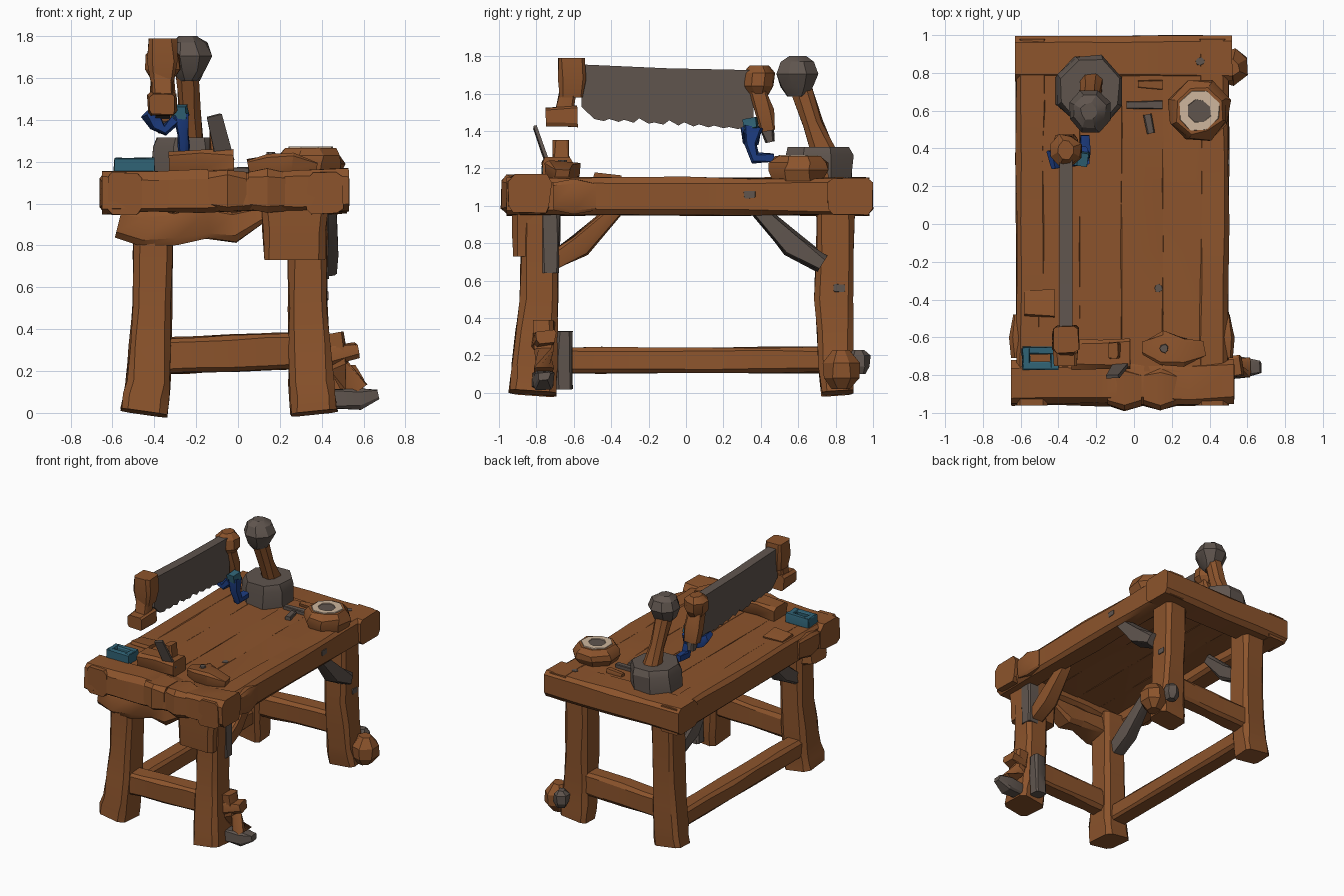
import bpy, bmesh, math, random
from mathutils import Vector

random.seed(4)


def colour(name, rgb):
    m = bpy.data.materials.new(name)
    m.diffuse_color = (*rgb, 1)
    return m


BROWN = colour("brown_wood", (0.262, 0.088, 0.025))
GREY = colour("dark_iron", (0.115, 0.09, 0.076))
BLUE = colour("deep_blue", (0.012, 0.046, 0.22))
TEAL = colour("teal", (0.03, 0.125, 0.18))
CREAM = colour("cream", (0.62, 0.47, 0.34))


def finish(name, bm, mat, angle=28):
    bmesh.ops.recalc_face_normals(bm, faces=bm.faces)
    me = bpy.data.meshes.new(name)
    bm.to_mesh(me)
    bm.free()
    me.materials.append(mat)
    me.shade_smooth()
    me.set_sharp_from_angle(angle=math.radians(angle))
    ob = bpy.data.objects.new(name, me)
    bpy.context.collection.objects.link(ob)
    return ob


def beam(name, pts, mat=BROWN, segs=1, jit=0.006, chamfer=0.3):
    """Rough-hewn sweep; each point is (x, y, z, half width, half height)."""
    rows = []
    for a, b in zip(pts, pts[1:]):
        for i in range(segs):
            rows.append([u + (v - u) * i / segs for u, v in zip(a, b)])
    rows.append(list(pts[-1]))
    co = [Vector(r[:3]) for r in rows]
    bm, rings = bmesh.new(), []
    for i, r in enumerate(rows):
        t = (co[min(i + 1, len(co) - 1)] - co[max(i - 1, 0)]).normalized()
        ref = Vector((0, 1, 0)) if abs(t.z) > 0.8 else Vector((0, 0, 1))
        s = t.cross(ref).normalized()
        u = s.cross(t).normalized()
        w, h = r[3], r[4]
        c = min(w, h) * chamfer
        sec = [(w, h - c), (w - c, h), (c - w, h), (-w, h - c),
               (-w, c - h), (c - w, -h), (w - c, -h), (w, c - h)]
        rings.append([bm.verts.new(co[i] + s * (p + random.uniform(-jit, jit))
                                   + u * (q + random.uniform(-jit, jit))) for p, q in sec])
    for a, b in zip(rings, rings[1:]):
        for k in range(8):
            bm.faces.new((a[k], a[(k + 1) % 8], b[(k + 1) % 8], b[k]))
    bm.faces.new(rings[0])
    bm.faces.new(rings[-1])
    return finish(name, bm, mat)


def lathe(name, centre, prof, mat, sides=8, jit=0.008, sy=1.0, closed=False):
    """Turned part from (radius, height) pairs."""
    bm, rings = bmesh.new(), []
    for r, z in prof:
        rings.append([bm.verts.new((centre[0] + r * math.cos(a) + random.uniform(-jit, jit),
                                    centre[1] + r * sy * math.sin(a) + random.uniform(-jit, jit),
                                    centre[2] + z))
                      for a in [(k + 0.5) * math.tau / sides for k in range(sides)]])
    pairs = list(zip(rings, rings[1:])) + ([(rings[-1], rings[0])] if closed else [])
    for a, b in pairs:
        for k in range(sides):
            bm.faces.new((a[k], a[(k + 1) % sides], b[(k + 1) % sides], b[k]))
    if not closed:
        bm.faces.new(rings[0])
        bm.faces.new(rings[-1])
    return finish(name, bm, mat)


def plate(name, prof, x0, x1, mat):
    """Side profile in (y, z) extruded across x."""
    bm = bmesh.new()
    f = bm.faces.new([bm.verts.new((x0, y, z)) for y, z in prof])
    ext = bmesh.ops.extrude_face_region(bm, geom=[f])["geom"]
    bmesh.ops.translate(bm, vec=(x1 - x0, 0, 0), verts=[v for v in ext if isinstance(v, bmesh.types.BMVert)])
    return finish(name, bm, mat, 20)


# table top: thick frame with planks between
for n, x in (("left", -0.54), ("right", 0.415)):
    beam(f"{n}_top_beam", [(x, -0.96, 1.05, 0.085, 0.1), (x, 0.98, 1.05, 0.085, 0.1)], segs=6)
beam("back_top_beam", [(-0.63, 0.875, 1.05, 0.115, 0.1), (0.52, 0.88, 1.05, 0.12, 0.1)], segs=4)
beam("front_top_beam", [(-0.65, -0.84, 1.05, 0.115, 0.1), (0.53, -0.84, 1.06, 0.115, 0.1)], segs=5, jit=0.012)
for i in range(4):
    x = -0.395 + i * 0.219
    beam(f"top_plank_{i}", [(x, -0.78, 1.09, 0.112, 0.056), (x, 0.8, 1.09, 0.112, 0.056)],
         segs=5, jit=0.004, chamfer=0.08)
# knobbly front corners and bark lumps
for x, y, w in ((-0.60, -0.60, 0.06), (0.47, -0.60, 0.06)):
    beam("edge_lump", [(x, y - 0.11, 1.05, w - 0.01, 0.07), (x, y, 1.05, w, 0.09), (x, y + 0.12, 1.05, w - 0.02, 0.07)])
beam("rear_left_bump", [(-0.58, -0.42, 1.14, 0.06, 0.025), (-0.42, -0.42, 1.14, 0.07, 0.03)], jit=0.01)
for x in (-0.05, 0.14):
    beam("front_lump", [(x - 0.09, -0.87, 1.06, 0.09, 0.09), (x, -0.87, 1.06, 0.12, 0.105), (x + 0.09, -0.87, 1.06, 0.09, 0.09)])

# ragged front apron and drop board
beam("front_apron", [(-0.57, -0.81, 0.91, 0.09, 0.07), (-0.45, -0.81, 0.88, 0.1, 0.09), (-0.3, -0.81, 0.89, 0.09, 0.075),
                     (-0.14, -0.81, 0.91, 0.08, 0.07), (-0.02, -0.81, 0.89, 0.07, 0.075), (0.14, -0.81, 0.95, 0.07, 0.03)], jit=0.015)
beam("drop_board", [(0.27, -0.83, 0.73, 0.145, 0.095), (0.27, -0.83, 1.0, 0.16, 0.1)], segs=2)

# legs, flared at the feet and set inwards above
for n, sx, sy in (("front_left", -1, -1), ("front_right", 1, -1), ("back_left", -1, 1), ("back_right", 1, 1)):
    xs = (-0.45, -0.43, -0.41, -0.405) if sx < 0 else (0.365, 0.35, 0.335, 0.33)
    ys = (-0.82, -0.81, -0.785, -0.78) if sy < 0 else (0.81, 0.80, 0.79, 0.80)
    beam(f"{n}_leg", [(xs[0], ys[0], 0, 0.11, 0.105 - sy * 0.02), (xs[1], ys[1], 0.14, 0.105, 0.105 - sy * 0.015),
                      (xs[2], ys[2], 0.5, 0.092, 0.1), (xs[3], ys[3], 1.0, 0.095, 0.1)], segs=2)

# stretchers
for n, y in (("front", -0.80), ("back", 0.80)):
    beam(f"{n}_stretcher", [(-0.42, y, 0.27, 0.07, 0.085), (0.34, y, 0.3, 0.07, 0.085)], segs=4)
beam("left_stretcher", [(-0.44, -0.75, 0.175, 0.07, 0.068), (-0.44, 0.75, 0.175, 0.07, 0.068)], segs=5)

# corner braces
for n, x, s, m in (("front_right", 0.35, -1, BROWN), ("back_right", 0.42, 1, GREY),
                   ("front_left", -0.42, -1, GREY), ("back_left", -0.42, 1, GREY)):
    beam(f"{n}_brace", [(x, s * 0.73, 0.69, 0.055, 0.045), (x, s * 0.57, 0.79, 0.06, 0.06),
                        (x, s * 0.36, 1.0, 0.04, 0.035)], m, 1, 0.01)
beam("front_right_strap", [(0.385, -0.725, 0.64, 0.05, 0.045), (0.385, -0.725, 0.98, 0.05, 0.05)], GREY, 2)

# mallet and iron scraps leaning on the right feet
beam("leaning_handle", [(0.57, -0.76, 0.1, 0.045, 0.06), (0.48, -0.76, 0.22, 0.05, 0.05), (0.45, -0.76, 0.38, 0.05, 0.05)], jit=0.01)
beam("leaning_crossbar", [(0.42, -0.77, 0.27, 0.055, 0.04), (0.57, -0.75, 0.3, 0.05, 0.035)], jit=0.01)
beam("foot_wedge", [(0.46, -0.77, 0.07, 0.05, 0.045), (0.58, -0.76, 0.07, 0.055, 0.05), (0.67, -0.76, 0.09, 0.03, 0.02)], GREY)
beam("front_foot_strap", [(0.37, -0.65, 0.02, 0.045, 0.045), (0.38, -0.65, 0.33, 0.045, 0.04)], GREY, 2)
lathe("back_foot_knob", (0.51, 0.83, 0.02), [(0.05, 0), (0.1, 0.06), (0.1, 0.14), (0.05, 0.21)], BROWN, 7)
lathe("back_foot_bolt", (0.42, 0.925, 0.1), [(0.03, 0), (0.055, 0.04), (0.055, 0.1), (0.03, 0.13)], GREY, 6)

# saw: toothed blade with two grips
n = 11
teeth = []
for i in range(n):
    y = 0.36 - i * 0.88 / n
    base = 1.405 + (0.36 - y) * 0.06
    teeth += [(y, base), (y - 0.05, base + random.uniform(0.01, 0.03))]
plate("saw_blade", [(-0.56, 1.53), (-0.55, 1.755), (-0.1, 1.735), (0.36, 1.725)] + teeth, -0.395, -0.325, GREY)
beam("saw_front_grip_top", [(-0.36, -0.61, 1.58, 0.055, 0.06), (-0.36, -0.61, 1.68, 0.07, 0.075),
                            (-0.36, -0.61, 1.79, 0.065, 0.07)])
beam("saw_front_grip_neck", [(-0.36, -0.65, 1.5, 0.05, 0.045), (-0.36, -0.63, 1.62, 0.05, 0.04)])
beam("saw_front_grip_foot", [(-0.36, -0.75, 1.475, 0.06, 0.045), (-0.36, -0.58, 1.48, 0.07, 0.055)])
lathe("saw_back_grip_top", (-0.36, 0.39, 1.59), [(0.05, 0), (0.085, 0.05), (0.085, 0.12), (0.05, 0.16)], BROWN)
beam("saw_back_grip", [(-0.36, 0.38, 1.62, 0.05, 0.045), (-0.36, 0.42, 1.5, 0.06, 0.05), (-0.36, 0.44, 1.4, 0.05, 0.04)])
beam("saw_grip_tip", [(-0.36, 0.43, 1.43, 0.03, 0.035), (-0.36, 0.45, 1.34, 0.025, 0.02)], GREY)
# blue cloth strap under the saw, with a teal knot
beam("blue_strap", [(-0.44, 0.34, 1.43, 0.045, 0.02), (-0.39, 0.35, 1.385, 0.045, 0.035), (-0.35, 0.35, 1.355, 0.045, 0.025),
                    (-0.3, 0.35, 1.40, 0.045, 0.025)], BLUE, 1, 0.008)
beam("blue_strap_tail", [(-0.275, 0.36, 1.42, 0.035, 0.05), (-0.265, 0.345, 1.33, 0.025, 0.03),
                         (-0.26, 0.37, 1.255, 0.025, 0.03), (-0.26, 0.47, 1.26, 0.025, 0.025)], BLUE)
beam("teal_knot", [(-0.28, 0.31, 1.43, 0.035, 0.03), (-0.27, 0.38, 1.44, 0.035, 0.03)], TEAL)

# iron block with a round-headed hammer standing in it
lathe("iron_block", (-0.235, 0.71, 1.13), [(0.185, 0), (0.185, 0.14), (0.165, 0.185)], GREY, 8, 0.012, 1.05)
beam("hammer_handle", [(-0.225, 0.74, 1.28, 0.06, 0.065), (-0.23, 0.68, 1.44, 0.05, 0.05), (-0.24, 0.61, 1.64, 0.055, 0.055)], chamfer=0.5)
lathe("hammer_head", (-0.235, 0.595, 1.585), [(0.05, 0), (0.09, 0.05), (0.115, 0.12), (0.09, 0.185), (0.045, 0.215)], GREY, 8)

# wooden cup with a pale rim
lathe("cup", (0.345, 0.6, 1.13), [(0.145, 0), (0.17, 0.06), (0.165, 0.10), (0.125, 0.135)], BROWN, 8, 0.012)
lathe("cup_rim", (0.345, 0.6, 1.25), [(0.115, 0), (0.112, 0.022), (0.062, 0.022), (0.06, 0)], CREAM, 8, 0.006, closed=True)
lathe("cup_inside", (0.345, 0.6, 1.255), [(0.066, 0), (0.066, 0.011)], GREY, 8, 0)
# small chisel
beam("chisel_blade", [(-0.04, 0.63, 1.155, 0.018, 0.018), (0.15, 0.63, 1.155, 0.022, 0.02)], GREY, 1, 0.003)
beam("chisel_handle", [(0.02, 0.74, 1.15, 0.02, 0.02), (0.15, 0.74, 1.15, 0.025, 0.025)])
beam("punch", [(0.09, 0.48, 1.155, 0.02, 0.018), (0.07, 0.58, 1.155, 0.02, 0.02)], GREY, 1, 0.003)

# hollow teal box at the front left
for n, a, b in (("front", (-0.59, -0.75), (-0.40, -0.75)), ("back", (-0.59, -0.67), (-0.40, -0.67)),
                ("left", (-0.57, -0.76), (-0.57, -0.66)), ("right", (-0.42, -0.76), (-0.42, -0.66))):
    beam(f"teal_box_{n}", [(*a, 1.18, 0.022, 0.038), (*b, 1.18, 0.022, 0.038)], TEAL, 1, 0.004)

# bench plane with upright iron, and a carved offcut
beam("plane_body", [(-0.33, -0.69, 1.19, 0.075, 0.06), (-0.02, -0.69, 1.2, 0.08, 0.055)], segs=2, jit=0.009)
beam("plane_knob", [(-0.1, -0.67, 1.2, 0.035, 0.045), (-0.11, -0.67, 1.35, 0.03, 0.04)])
beam("plane_iron", [(-0.06, -0.73, 1.2, 0.045, 0.012), (-0.115, -0.81, 1.42, 0.035, 0.01)], GREY, 1, 0.004)
beam("carved_offcut", [(0.05, -0.66, 1.17, 0.04, 0.04), (0.15, -0.66, 1.19, 0.09, 0.05),
                       (0.26, -0.68, 1.19, 0.07, 0.05), (0.37, -0.66, 1.17, 0.04, 0.03)], jit=0.009)

# iron nail heads let into the wood
for x, y, z in ((0.35, 0.86, 1.135), (0.13, -0.34, 1.132), (0.16, -0.66, 1.228)):
    lathe("nail_head", (x, y, z), [(0.025, 0), (0.022, 0.018)], GREY, 7, 0.003)
for y, z in ((0.34, 1.06), (0.82, 0.56)):
    beam("side_stud", [(0.41, y, z, 0.035, 0.025), (0.505 if z > 0.9 else 0.432, y, z, 0.03, 0.02)], GREY, 1, 0.003)
